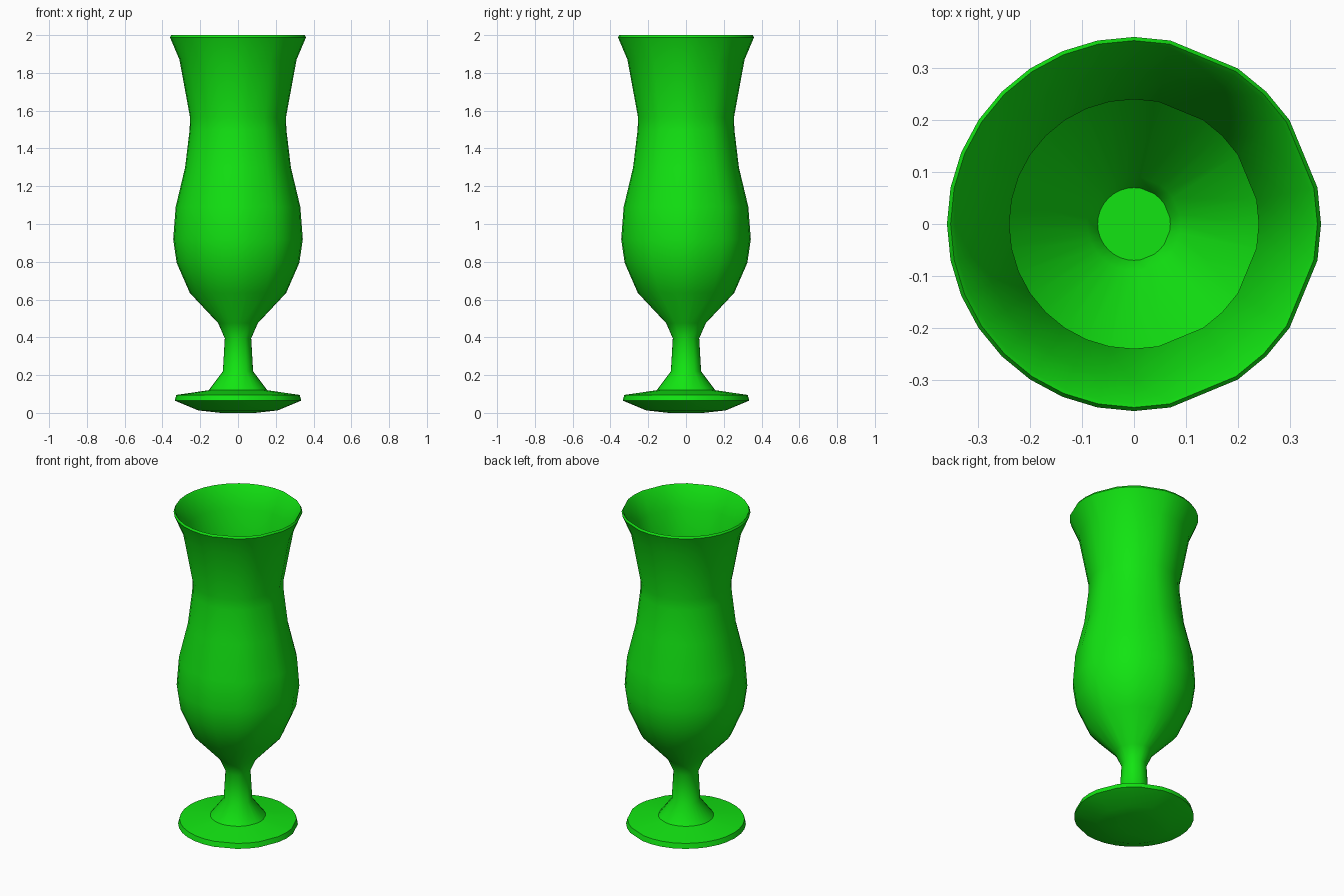
import bpy, bmesh
from math import cos, sin, radians

cube = bpy.data.objects.get("Cube")
if cube:
    bpy.data.objects.remove(cube)

# Material
green = bpy.data.materials.new("bright green")
green.use_nodes = True
colour = (0.006, 0.78, 0.006, 1)
green.diffuse_color = colour
green.node_tree.nodes["Principled BSDF"].inputs["Base Color"].default_value = colour

# Uneven facets: a 32-step circle with four corners left out on the +x side
STEPS = 32
SKIPPED = {2, 6, STEPS - 6, STEPS - 2}
ANGLES = [radians(360 * i / STEPS) for i in range(STEPS) if i not in SKIPPED]


def lathe(name, profile):
    """Revolve a (radius, height) profile about z, closing both ends at the axis."""
    bm = bmesh.new()
    rings = [[bm.verts.new((r * cos(a), r * sin(a), z)) for a in ANGLES]
             for r, z in profile]
    n = len(ANGLES)
    for low, high in zip(rings, rings[1:]):
        for i in range(n):
            j = (i + 1) % n
            bm.faces.new((low[i], low[j], high[j], high[i]))
    bm.faces.new(rings[0][::-1])
    bm.faces.new(rings[-1])
    mesh = bpy.data.meshes.new(name)
    bm.to_mesh(mesh)
    bm.free()
    mesh.materials.append(green)
    obj = bpy.data.objects.new(name, mesh)
    bpy.context.collection.objects.link(obj)
    bpy.ops.object.select_all(action="DESELECT")
    obj.select_set(True)
    bpy.context.view_layer.objects.active = obj
    bpy.ops.object.shade_smooth_by_angle(angle=radians(42))
    return obj


# Foot, stem and outside of the bowl, from the bottom up
foot = [(0.09, 0), (0.21, 0.013), (0.335, 0.065), (0.327, 0.095), (0.155, 0.12)]
stem = [(0.08, 0.22), (0.07, 0.395), (0.105, 0.475)]
bowl = [(0.255, 0.635), (0.325, 0.795), (0.343, 0.92), (0.33, 1.09),
        (0.28, 1.3), (0.256, 1.5), (0.254, 1.565), (0.31, 1.87)]
rim = [(0.36, 1.988), (0.353, 2), (0.345, 1.99)]

# Inside of the bowl follows the outside, one wall thickness in
WALL = 0.014
inside = [(r - WALL, z) for r, z in reversed(bowl)]
floor = [(0.09, 0.485), (0.07, 0.44)]

lathe("hurricane_glass", foot + stem + bowl + rim + inside + floor)
